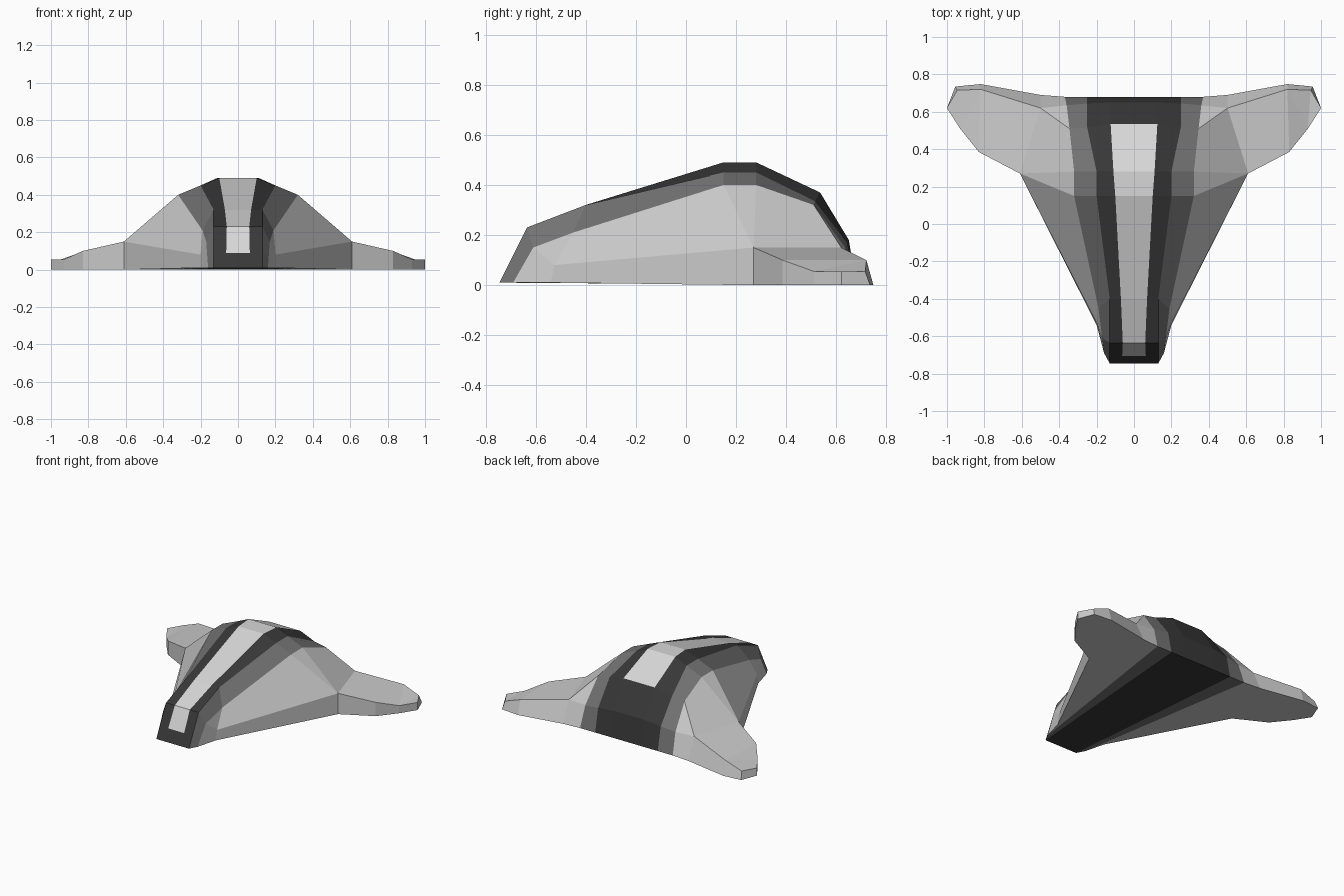
import bpy, bmesh
from mathutils import Vector as V

if "Cube" in bpy.data.objects:
    bpy.data.objects.remove(bpy.data.objects["Cube"])


def material(name, v):
    m = bpy.data.materials.new(name)
    m.diffuse_color = (v, v, v, 1)
    m.use_nodes = True
    m.node_tree.nodes["Principled BSDF"].inputs["Base Color"].default_value = m.diffuse_color
    return m


PALE = material("pale grey", 0.68)
LIGHT = material("light grey", 0.60)
MID = material("mid grey", 0.17)
DARK = material("dark grey", 0.04)


def shell(name, faces, mat, core):
    """Half shell facing away from core, mirrored across x = 0."""
    bm = bmesh.new()
    core = V(core)
    for pts in faces:
        f = bm.faces.new([bm.verts.new(p) for p in pts])
        f.normal_update()
        if f.normal.dot(f.calc_center_median() - core) < 0:
            f.normal_flip()
    bmesh.ops.remove_doubles(bm, verts=bm.verts, dist=0.0005)
    me = bpy.data.meshes.new(name)
    bm.to_mesh(me)
    bm.free()
    me.materials.append(mat)
    ob = bpy.data.objects.new(name, me)
    bpy.context.collection.objects.link(ob)
    mod = ob.modifiers.new("mirror", 'MIRROR')
    mod.use_clip = True
    return ob


def rail(*pts):
    """Lengthwise edge from nose to tail, with a cut where the stripe starts."""
    pts = [V(p) for p in pts]
    pts.insert(1, pts[0].lerp(pts[1], 0.36))
    return pts


def strip(a, b, segs):
    return [(a[i], a[i + 1], b[i + 1], b[i]) for i in segs]


# Lengthwise edges: stripe edge, spine edge, shoulder edge
c = rail((.065, -.745, .01), (.06, -.635, .23), (.07, -.40, .32), (.10, .15, .49),
         (.11, .28, .49), (.125, .535, .37), (.125, .65, .18), (.125, .68, 0))
d = rail((.13, -.745, .01), (.13, -.635, .23), (.13, -.40, .32), (.20, .15, .45),
         (.20, .28, .45), (.25, .515, .335), (.25, .645, .165), (.25, .68, 0))
g = rail((.16, -.69, .01), (.17, -.61, .15), (.19, -.45, .21), (.32, .15, .40),
         (.32, .28, .40), (.345, .51, .32), (.36, .635, .15), (.37, .68, 0))
mid = [V((0, p.y, p.z)) for p in c]
core = (0, .1, .12)

# Centre stripe, dark spine with belly, grey shoulder band
shell("centre_stripe", strip(mid, c, range(1, 6)), PALE, core)
belly = [(mid[0], c[0], d[0], d[8], c[8], mid[8])]
shell("dark_spine", strip(c, d, range(8)) + strip(mid, c, (0, 6, 7)) + belly, DARK, core)
shell("shoulder_band", strip(d, g, range(8)) + [(d[0], g[0], g[8], d[8])], MID, core)

# Hull side
low, sill = V((.20, -.54, .01)), V((.20, -.525, .08))
root, root_b = V((.61, .27, .15)), V((.61, .27, 0))
tail, tail_b = V((.50, .62, .15)), V((.50, .69, 0))
shell("hull_side", [
    (g[0], g[1], g[2], sill, low), (g[2], g[3], sill), (g[3], g[4], root, sill),
    (low, sill, root, root_b), (g[4], g[5], root), (g[5], g[6], tail, root),
    (g[6], g[7], tail), (g[7], g[8], tail_b, tail),
    (g[0], low, root_b, tail_b, g[8])], LIGHT, core)

# Wing: upper rim and lower rim, walls between them
upper = [root, V((.83, .385, .10)), V((.93, .51, .055)), V((1, .62, .055)),
         V((.945, .715, .055)), V((.82, .72, .10)), tail]
lower = [V((p.x, p.y, 0)) for p in upper]
lower[4:] = [V((.955, .735, 0)), V((.82, .748, 0)), tail_b]
top = [(upper[0], upper[1], upper[5], upper[6]), (upper[1], upper[2], upper[5]),
       (upper[2], upper[4], upper[5]), (upper[2], upper[3], upper[4])]
shell("wing", top + [lower] + strip(upper, lower, range(6)), LIGHT, (.75, .53, .04))
